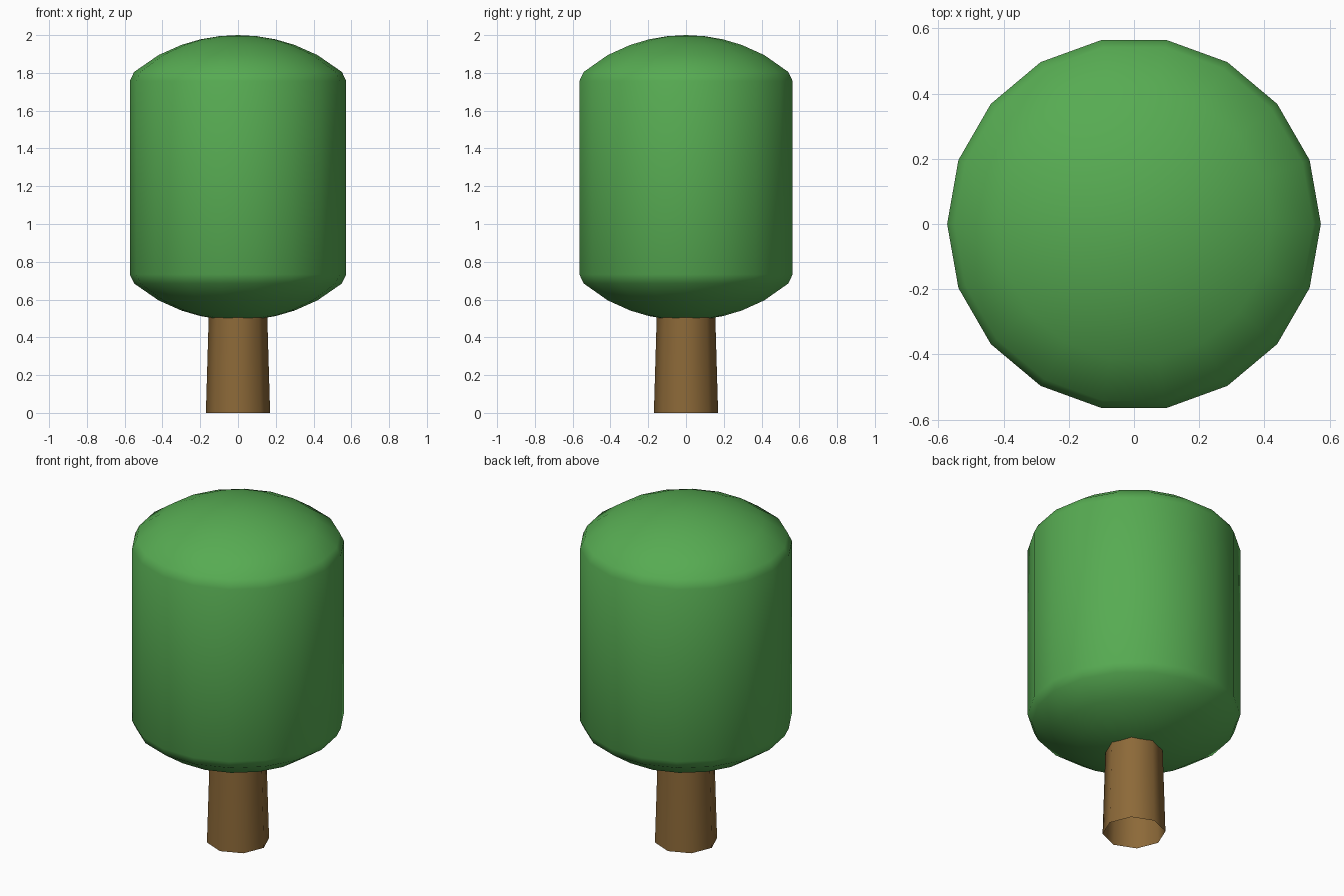
import bpy, bmesh, math

if "Cube" in bpy.data.objects:
    bpy.data.objects.remove(bpy.data.objects["Cube"])


def material(name, rgb):
    m = bpy.data.materials.new(name)
    m.diffuse_color = (*rgb, 1)
    m.use_nodes = True
    m.node_tree.nodes["Principled BSDF"].inputs["Base Color"].default_value = m.diffuse_color
    return m


def lathe(name, profile, sides, mat):
    """Revolve (radius, z) points around z; zero radius makes a pole."""
    bm = bmesh.new()
    rings = []
    for r, z in profile:
        n = sides if r > 0 else 1
        rings.append([bm.verts.new((r * math.cos(2 * math.pi * i / sides),
                                    r * math.sin(2 * math.pi * i / sides), z))
                      for i in range(n)])
    for low, high in zip(rings, rings[1:]):
        for i in range(sides):
            j = (i + 1) % sides
            corners = [low[i % len(low)], low[j % len(low)],
                       high[j % len(high)], high[i % len(high)]]
            bm.faces.new(list(dict.fromkeys(corners))).smooth = True
    mesh = bpy.data.meshes.new(name)
    bm.to_mesh(mesh)
    bm.free()
    mesh.materials.append(mat)
    obj = bpy.data.objects.new(name, mesh)
    bpy.context.collection.objects.link(obj)
    return obj


green = material("leaf green", (0.095, 0.41, 0.085))
brown = material("bark brown", (0.265, 0.142, 0.04))

# Crown: upright drum with a narrow bevel and shallow domes above and below
MID, HALF = 1.245, 0.755
dome_r, rim, sphere = (0.0, 0.1, 0.2, 0.3, 0.42), 0.55, 0.89
upper = [(0.573, 1.757 - MID), (rim, 1.805 - MID)]
upper += [(r, HALF - sphere + math.sqrt(sphere ** 2 - r ** 2))
          for r in reversed(dome_r)]
crown = [(r, MID - h) for r, h in reversed(upper)]
crown += [(r, MID + h) for r, h in upper]
lathe("crown", crown, 18, green)

# Trunk: slightly tapered eight-sided tube, open at the foot
lathe("trunk", [(0.17, 0.0), (0.155, 0.51)], 8, brown)
